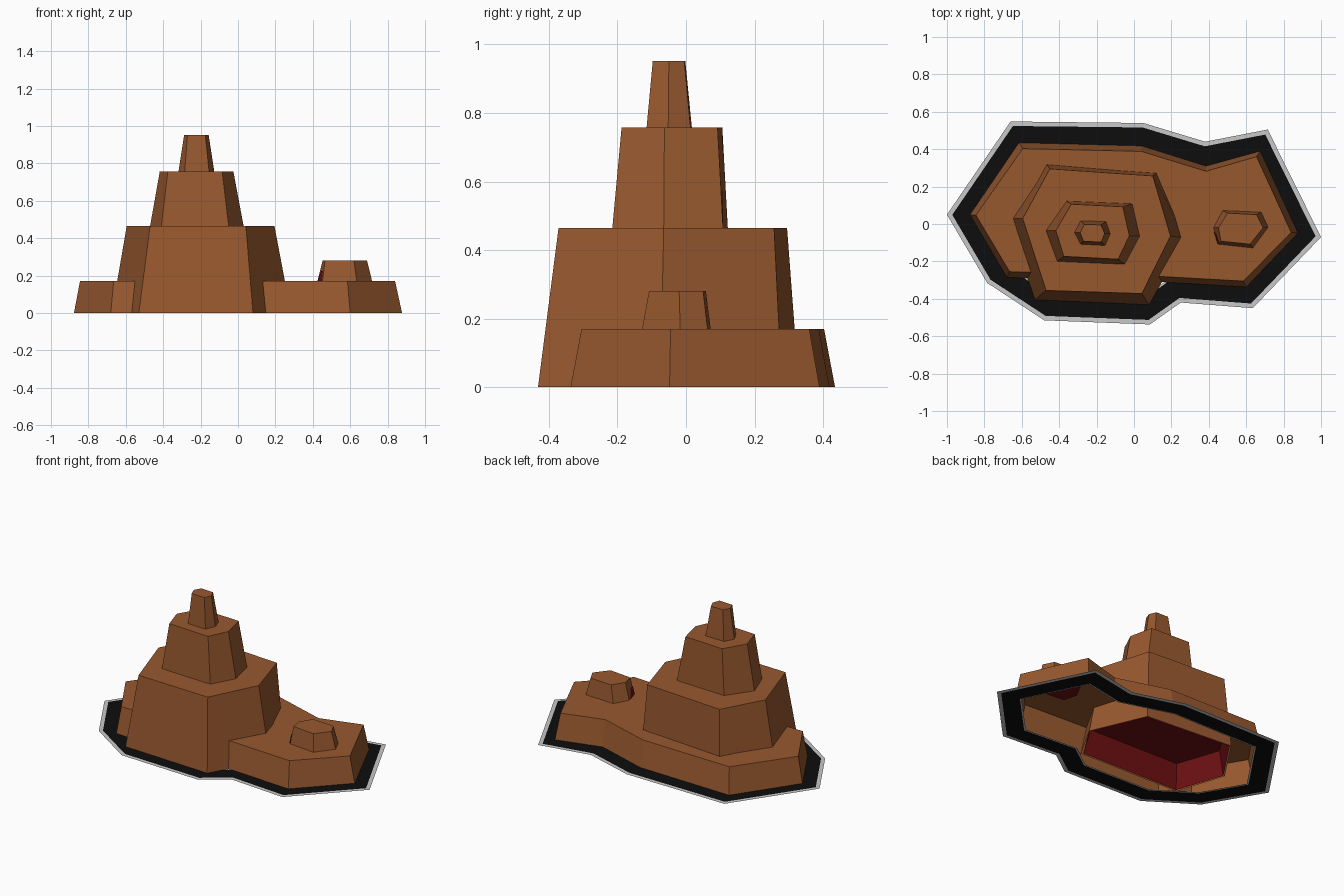
import bpy, bmesh
from mathutils import Vector

if "Cube" in bpy.data.objects:
    bpy.data.objects.remove(bpy.data.objects["Cube"])


def material(name, rgb):
    m = bpy.data.materials.new(name)
    m.diffuse_color = (*rgb, 1)
    m.use_nodes = True
    m.node_tree.nodes["Principled BSDF"].inputs["Base Color"].default_value = m.diffuse_color
    return m


BROWN = material("brown rock", (0.31, 0.098, 0.028))
RED = material("dark red", (0.15, 0.005, 0.006))
BLACK = material("black", (0.004, 0.004, 0.004))
GREY = material("light grey", (0.58, 0.58, 0.58))


def finish(name, bm, mat):
    me = bpy.data.meshes.new(name)
    bm.to_mesh(me)
    bm.free()
    me.materials.append(mat)
    ob = bpy.data.objects.new(name, me)
    bpy.context.collection.objects.link(ob)
    return ob


def tier(name, low, high, z0, z1, mat=BROWN):
    """Tapered rock step, open below and capped above."""
    bm = bmesh.new()
    a = [bm.verts.new((x, y, z0)) for x, y in low]
    b = [bm.verts.new((x, y, z1)) for x, y in high]
    n = len(a)
    for i in range(n):
        j = (i + 1) % n
        bm.faces.new((a[j], a[i], b[i], b[j]))
    bm.faces.new(b[::-1])
    return finish(name, bm, mat)


def inset(pts, d):
    """Move a clockwise outline inward by d with mitred corners."""
    out = []
    n = len(pts)
    for i in range(n):
        p, q, r = (Vector(pts[k % n]) for k in (i - 1, i, i + 1))
        e, f = (q - p).normalized(), (r - q).normalized()
        n1, n2 = Vector((e.y, -e.x)), Vector((f.y, -f.x))
        m = n1 + n2
        out.append(q + m * (d / (1 + n1.dot(n2))))
    return out


def ring(name, outer, inner, z, mat, up=True):
    bm = bmesh.new()
    a = [bm.verts.new((x, y, z)) for x, y in outer]
    b = [bm.verts.new((x, y, z)) for x, y in inner]
    n = len(a)
    for i in range(n):
        j = (i + 1) % n
        f = (a[j], a[i], b[i], b[j])
        bm.faces.new(f if up else f[::-1])
    return finish(name, bm, mat)


# wide base step with the low shelf on the right
tier("base_step",
     [(-.877, .05), (-.615, .435), (.04, .418), (.385, .31), (.675, .39),
      (.877, -.048), (.6, -.337), (.145, -.31), (-.568, -.29), (-.68, -.285)],
     [(-.845, .047), (-.595, .403), (.04, .388), (.385, .282), (.655, .36),
      (.84, -.045), (.585, -.305), (.13, -.28), (-.555, -.258), (-.665, -.255)],
     0, .17)

# three stacked steps of the main peak
tier("lower_peak",
     [(-.675, .03), (-.475, .33), (.13, .28), (.283, -.075), (.08, -.432), (-.53, -.405)],
     [(-.595, .03), (-.45, .295), (.1, .257), (.195, -.065), (.042, -.372), (-.47, -.355)],
     0, .465)
tier("middle_peak",
     [(-.47, -.035), (-.36, .122), (-.01, .108), (.03, -.065), (-.05, -.215), (-.41, -.2)],
     [(-.418, -.035), (-.335, .106), (-.06, .092), (-.025, -.063), (-.085, -.188), (-.375, -.173)],
     .465, .758)
tier("top_peak",
     [(-.318, -.045), (-.285, .017), (-.15, .013), (-.127, -.052), (-.155, -.115), (-.285, -.108)],
     [(-.288, -.045), (-.265, -.002), (-.177, -.005), (-.157, -.05), (-.175, -.097), (-.27, -.092)],
     .758, .952)

# small outcrop on the shelf, with a red patch on its left front face
low = [(.425, -.02), (.475, .072), (.68, .063), (.717, -.017), (.635, -.128), (.452, -.108)]
high = [(.452, -.02), (.5, .058), (.655, .05), (.69, -.02), (.62, -.108), (.465, -.092)]
tier("small_outcrop", low, high, .17, .28)
bm = bmesh.new()
a, b = Vector((*low[0], .17)), Vector((*low[5], .17))
c, d = Vector((*high[5], .28)), Vector((*high[0], .28))
out = Vector((-.004, -.001, .001))
bm.faces.new([bm.verts.new(p + out) for p in
              (a.lerp(b, .2), b, b.lerp(c, .5), a.lerp(d, .5).lerp(b.lerp(c, .5), .5))])
finish("red_patch", bm, RED)

# red lining seen from below, inside the base
tier("red_lining",
     [(-.665, .03), (-.47, .32), (.125, .27), (.273, -.075), (.138, -.3), (-.56, -.28)],
     [(-.635, .03), (-.455, .305), (.115, .26), (.245, -.07), (.12, -.27), (-.54, -.25)],
     .001, .16, RED)
tier("red_outcrop_floor", low, low, .166, .165, RED)

# flat apron: grey sheet with black faces above and below
edge = [(-1, .05), (-.66, .548), (.05, .54), (.38, .44), (.715, .505), (1, -.07),
        (.635, -.45), (.25, -.42), (.085, -.537), (-.48, -.515), (-.785, -.315)]
ring("grey_apron", edge, inset(edge, .14), .001, GREY)
ring("black_apron_top", inset(edge, .024), inset(edge, .13), .002, BLACK)
ring("black_apron_bottom", inset(edge, .024), inset(edge, .13), 0, BLACK, False)
